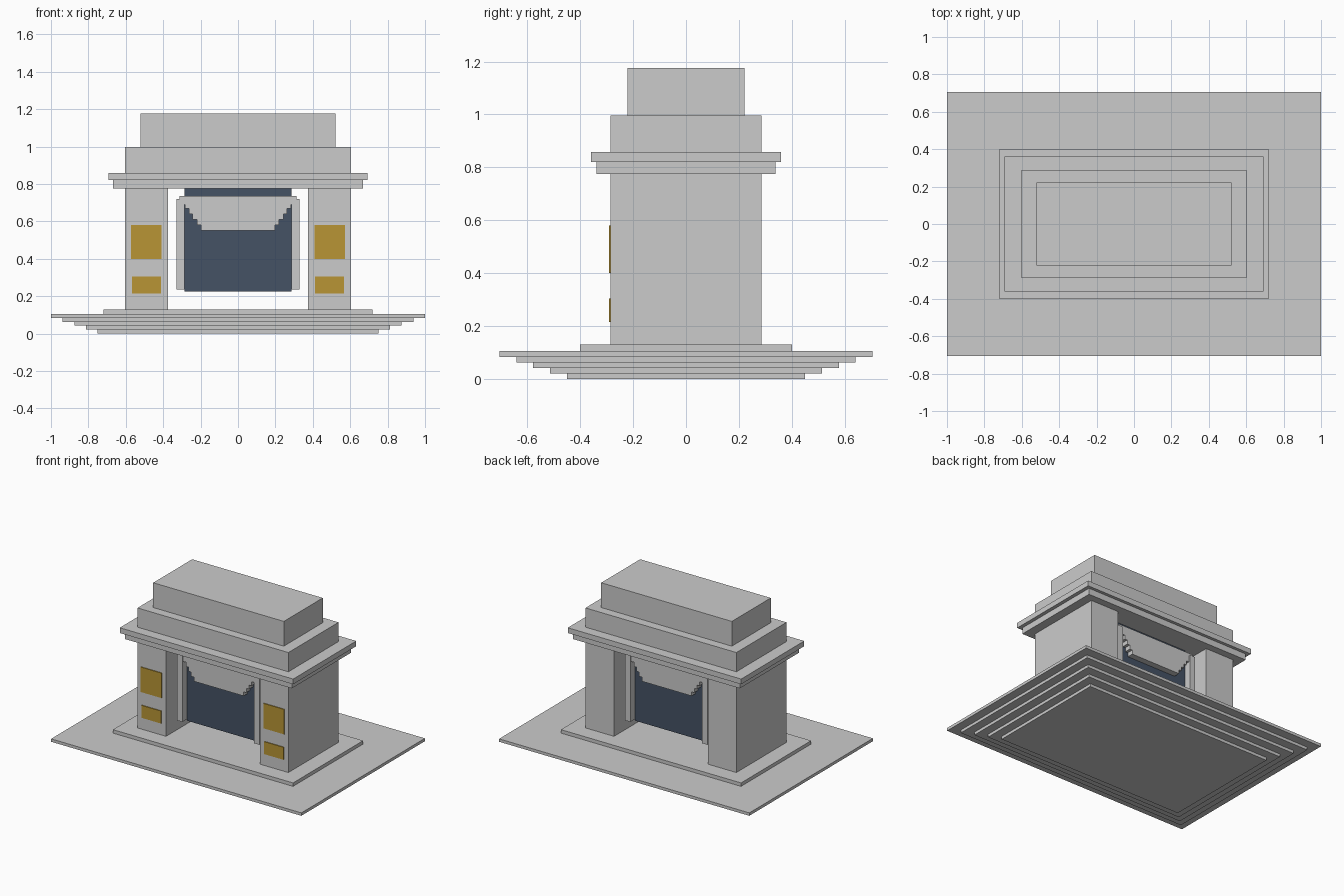
import bpy, bmesh

if "Cube" in bpy.data.objects:
    bpy.data.objects.remove(bpy.data.objects["Cube"])


def material(name, rgb):
    m = bpy.data.materials.new(name)
    m.diffuse_color = (*rgb, 1)
    m.use_nodes = True
    m.node_tree.nodes["Principled BSDF"].inputs["Base Color"].default_value = m.diffuse_color
    return m


def finish(name, bm, mat=None):
    bmesh.ops.recalc_face_normals(bm, faces=bm.faces)
    mesh = bpy.data.meshes.new(name)
    bm.to_mesh(mesh)
    bm.free()
    ob = bpy.data.objects.new(name, mesh)
    bpy.context.collection.objects.link(ob)
    if mat:
        mesh.materials.append(mat)
    return ob


def box(name, x, y, z, mat=None):
    """Box from (min, max) ranges on each axis."""
    bm = bmesh.new()
    bmesh.ops.create_cube(bm, size=1)
    for v in bm.verts:
        v.co = [r[0] if c < 0 else r[1] for c, r in zip(v.co, (x, y, z))]
    return finish(name, bm, mat)


def slab(name, hx, hy, z0, z1, mat=None):
    return box(name, (-hx, hx), (-hy, hy), (z0, z1), mat)


def mirror_x(ob):
    ob.modifiers.new("mirror", 'MIRROR')
    return ob


gold = material("gold", (0.48, 0.30, 0.035))
navy = material("dark_blue", (0.06, 0.085, 0.13))

# Base slabs, widening upward, then the plinth
for i in range(5):
    slab(f"base_slab_{i + 1}", 0.75 + 0.0625 * i, 0.45 + 0.0638 * i,
         0.021 * i, 0.021 * (i + 1))
slab("plinth", 0.72, 0.40, 0.105, 0.13)

# Piers with gilded relief panels on the front
mirror_x(box("pier", (0.375, 0.603), (-0.286, 0.286), (0.13, 0.775)))
mirror_x(box("upper_relief_panel", (0.408, 0.573), (-0.292, -0.28), (0.40, 0.58), gold))
mirror_x(box("lower_relief_panel", (0.412, 0.568), (-0.292, -0.28), (0.215, 0.305), gold))

# Cornice, attic and cap
slab("lower_cornice", 0.667, 0.338, 0.775, 0.82)
slab("upper_cornice", 0.693, 0.36, 0.82, 0.858)
slab("attic", 0.603, 0.286, 0.858, 0.997)
slab("cap", 0.522, 0.222, 0.997, 1.176)

# Dark doorway block, free of the piers
slab("doorway", 0.286, 0.175, 0.225, 0.775, navy)

# Stepped arch fills and door jambs on both faces
steps = [(0.312, 0.735), (0.295, 0.72), (0.284, 0.69), (0.263, 0.67),
         (0.242, 0.64), (0.22, 0.61), (0.199, 0.58), (0.199, 0.55)]
half = [steps[0]]
for (w0, _), (w1, z1) in zip(steps, steps[1:]):
    half += [(w0, z1), (w1, z1)] if w0 != w1 else [(w1, z1)]
outline = half + [(-x, z) for x, z in reversed(half)]

for side, s in (("front", -1), ("back", 1)):
    bm = bmesh.new()
    face = bm.faces.new([bm.verts.new((x, s * 0.17, z)) for x, z in outline])
    ext = bmesh.ops.extrude_face_region(bm, geom=[face])
    verts = [g for g in ext["geom"] if isinstance(g, bmesh.types.BMVert)]
    bmesh.ops.translate(bm, verts=verts, vec=(0, s * 0.05, 0))
    finish(f"{side}_stepped_arch", bm)
    mirror_x(box(f"{side}_jamb", (0.286, 0.33), sorted((s * 0.165, s * 0.227)),
                 (0.235, 0.72)))
